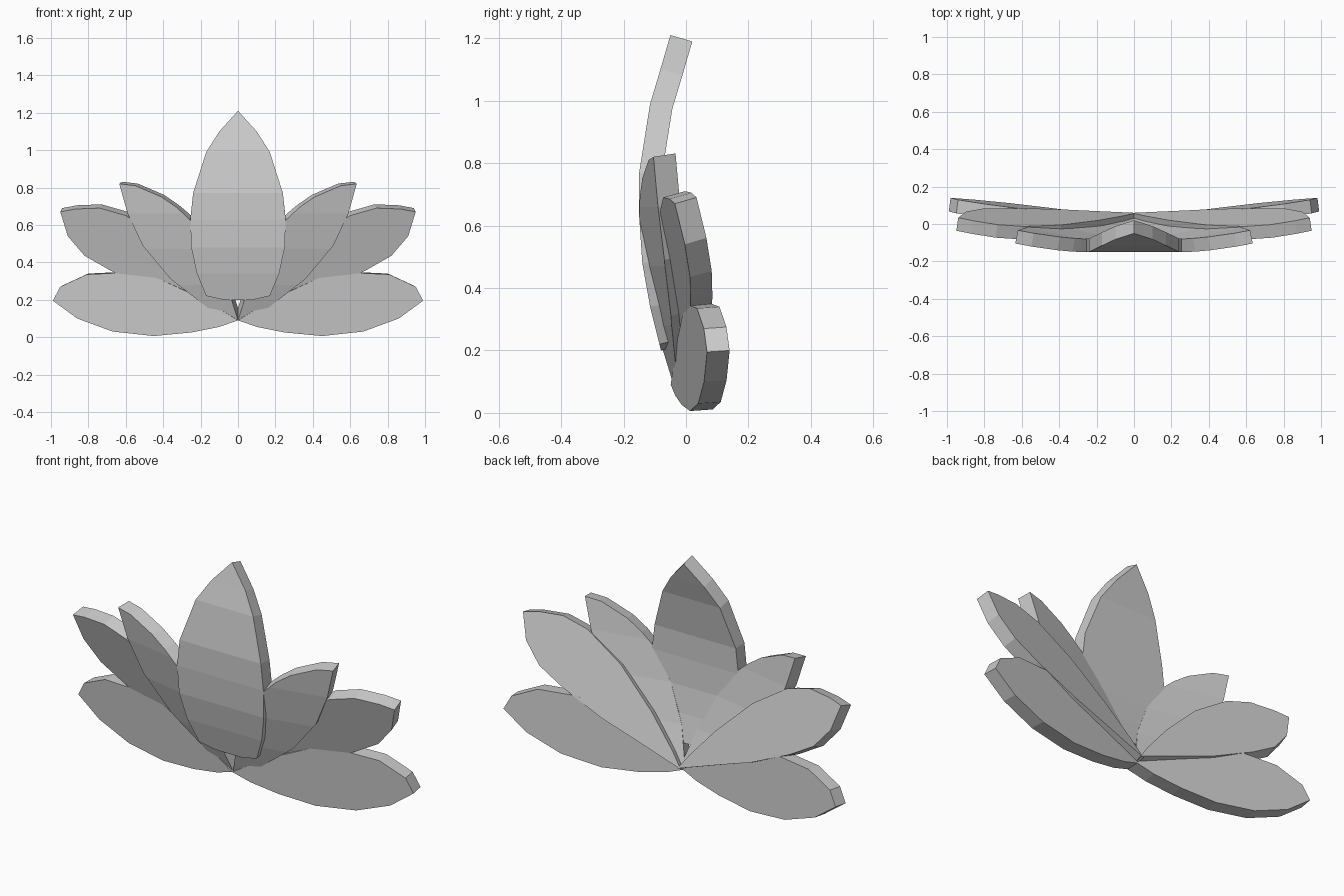
import bpy, bmesh

if "Cube" in bpy.data.objects:
    bpy.data.objects.remove(bpy.data.objects["Cube"])

THICK = 0.073


def petal(name, outline, depth, levels=(), mirror=False):
    """Flat outline in x,z -> cut into bands -> bent in y -> thickened."""
    bm = bmesh.new()
    bm.faces.new([bm.verts.new((x, 0, z)) for x, z in outline])
    for z in levels:
        bmesh.ops.bisect_plane(bm, geom=bm.verts[:] + bm.edges[:] + bm.faces[:],
                               plane_co=(0, 0, z), plane_no=(0, 0, 1), dist=1e-4)
    for v in bm.verts:
        v.co.y = depth(v.co.x, v.co.z)
    bm.normal_update()
    for f in bm.faces:
        if f.normal.y > 0:
            f.normal_flip()
    me = bpy.data.meshes.new(name)
    bm.to_mesh(me)
    bm.free()
    ob = bpy.data.objects.new(name, me)
    bpy.context.collection.objects.link(ob)
    sol = ob.modifiers.new("thickness", 'SOLIDIFY')
    sol.thickness, sol.offset = THICK, -1
    if mirror:
        mir = ob.modifiers.new("mirror", 'MIRROR')
        mir.use_mirror_merge = False
    return ob


# Centre petal, bowed along its height
bow = [(0.20, -0.08), (0.34, -0.115), (0.48, -0.14), (0.63, -0.15),
       (0.77, -0.15), (0.99, -0.115), (1.10, -0.082), (1.21, -0.05)]


def bow_y(x, z):
    for (z0, y0), (z1, y1) in zip(bow, bow[1:]):
        if z <= z1 + 1e-6:
            return y0 + (y1 - y0) * (z - z0) / (z1 - z0)
    return bow[-1][1]


half = [(0.08, 0.20), (0.17, 0.22), (0.22, 0.34), (0.25, 0.48), (0.255, 0.63),
        (0.24, 0.77), (0.17, 0.99), (0.10, 1.10)]
centre = half + [(0, 1.21)] + [(-x, z) for x, z in reversed(half)]
petal("centre_petal", centre, bow_y, [z for z, y in bow[1:-1]])

# Upper pair, gently curved
upper = [(0, 0.09), (0.14, 0.14), (0.36, 0.31), (0.51, 0.49), (0.59, 0.66),
         (0.635, 0.82), (0.55, 0.81), (0.41, 0.75), (0.33, 0.695), (0.26, 0.63),
         (0.15, 0.47), (0.06, 0.28)]
petal("upper_petals", upper,
      lambda x, z: -0.04 + 0.2 * x - 0.408 * (z - 0.09) + 0.2 * (z - 0.09) ** 2,
      (0.28, 0.47, 0.66), True)

# Middle pair
middle = [(0, 0.09), (0.25, 0.18), (0.45, 0.25), (0.68, 0.355), (0.82, 0.435),
          (0.91, 0.54), (0.95, 0.67), (0.87, 0.685), (0.74, 0.69), (0.60, 0.65),
          (0.40, 0.52), (0.20, 0.33), (0.06, 0.17)]
petal("middle_petals", middle,
      lambda x, z: -0.01 + 0.15 * x - 0.29 * (z - 0.09), mirror=True)

# Lower pair
lower = [(0, 0.09), (0.10, 0.055), (0.25, 0.025), (0.45, 0.006), (0.67, 0.03),
         (0.86, 0.10), (0.99, 0.195), (0.95, 0.27), (0.81, 0.335), (0.60, 0.345),
         (0.43, 0.315), (0.20, 0.21)]
petal("lower_petals", lower,
      lambda x, z: -0.049 + 0.125 * x - 0.07 * (z - 0.09), mirror=True)
